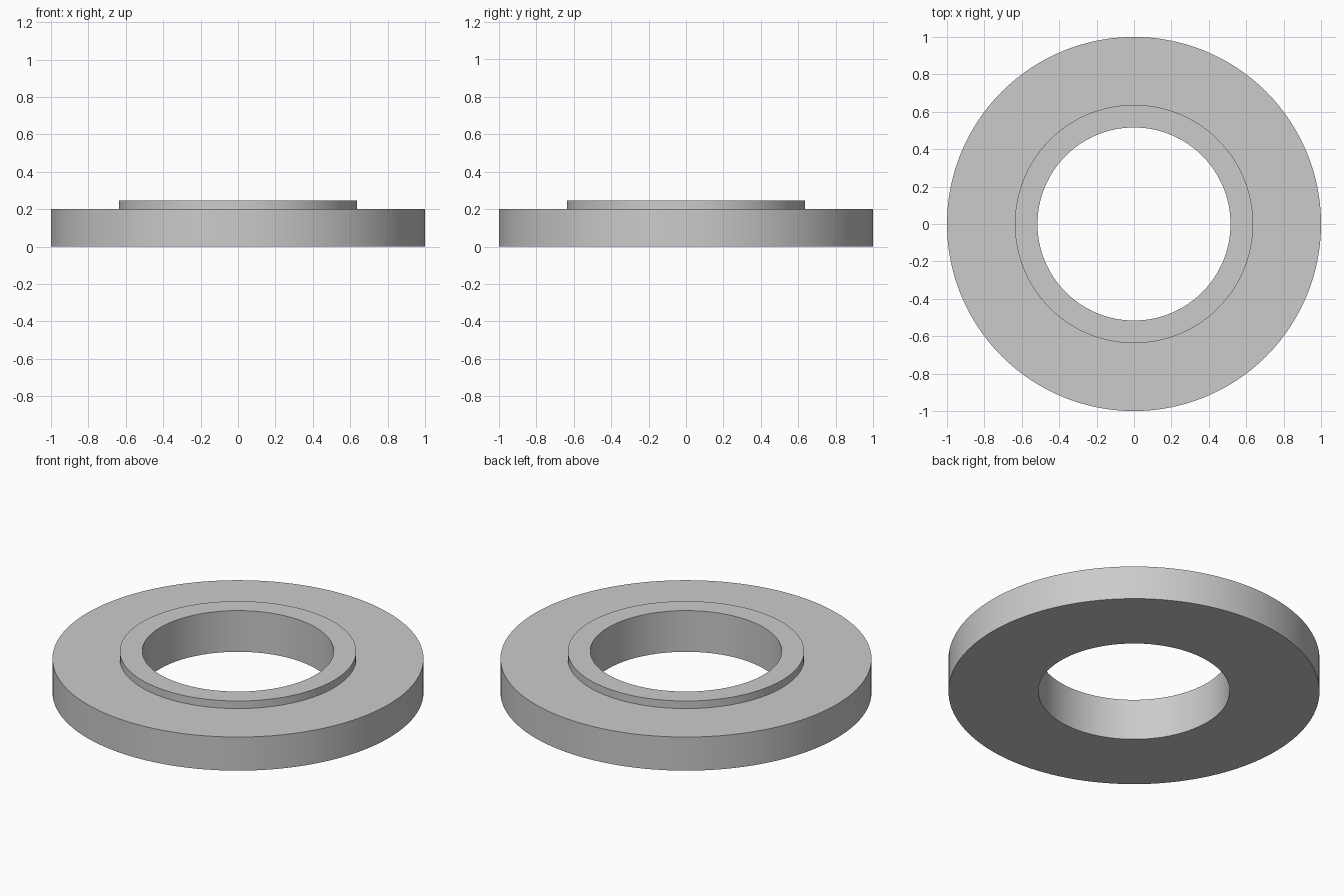
import bpy
import bmesh
from math import cos, sin, pi, radians

cube = bpy.data.objects.get("Cube")
if cube:
    bpy.data.objects.remove(cube, do_unlink=True)

SEGMENTS = 128
BORE, COLLAR, RIM = 0.516, 0.637, 1.0
PLATE_TOP, COLLAR_TOP = 0.2, 0.245

# Plain grey metal
grey = bpy.data.materials.new("grey_metal")
grey.use_nodes = True
colour = (0.6, 0.6, 0.6, 1)
grey.diffuse_color = colour
grey.node_tree.nodes["Principled BSDF"].inputs["Base Color"].default_value = colour


def lathe(name, profile, material):
    """Revolve a closed (radius, height) profile around the z axis."""
    bm = bmesh.new()
    rings = []
    for i in range(SEGMENTS):
        a = 2 * pi * i / SEGMENTS
        rings.append([bm.verts.new((r * cos(a), r * sin(a), z)) for r, z in profile])
    for i, ring in enumerate(rings):
        following = rings[(i + 1) % SEGMENTS]
        for j in range(len(profile)):
            k = (j + 1) % len(profile)
            bm.faces.new((ring[j], following[j], following[k], ring[k]))
    bmesh.ops.recalc_face_normals(bm, faces=bm.faces)
    mesh = bpy.data.meshes.new(name)
    bm.to_mesh(mesh)
    bm.free()
    mesh.materials.append(material)
    obj = bpy.data.objects.new(name, mesh)
    bpy.context.collection.objects.link(obj)
    return obj


# Flat ring with a raised collar around the bore
flange = lathe("flange_ring", [
    (BORE, 0), (RIM, 0), (RIM, PLATE_TOP),
    (COLLAR, PLATE_TOP), (COLLAR, COLLAR_TOP), (BORE, COLLAR_TOP),
], grey)

bpy.ops.object.select_all(action="DESELECT")
flange.select_set(True)
bpy.context.view_layer.objects.active = flange
bpy.ops.object.shade_smooth_by_angle(angle=radians(30))
